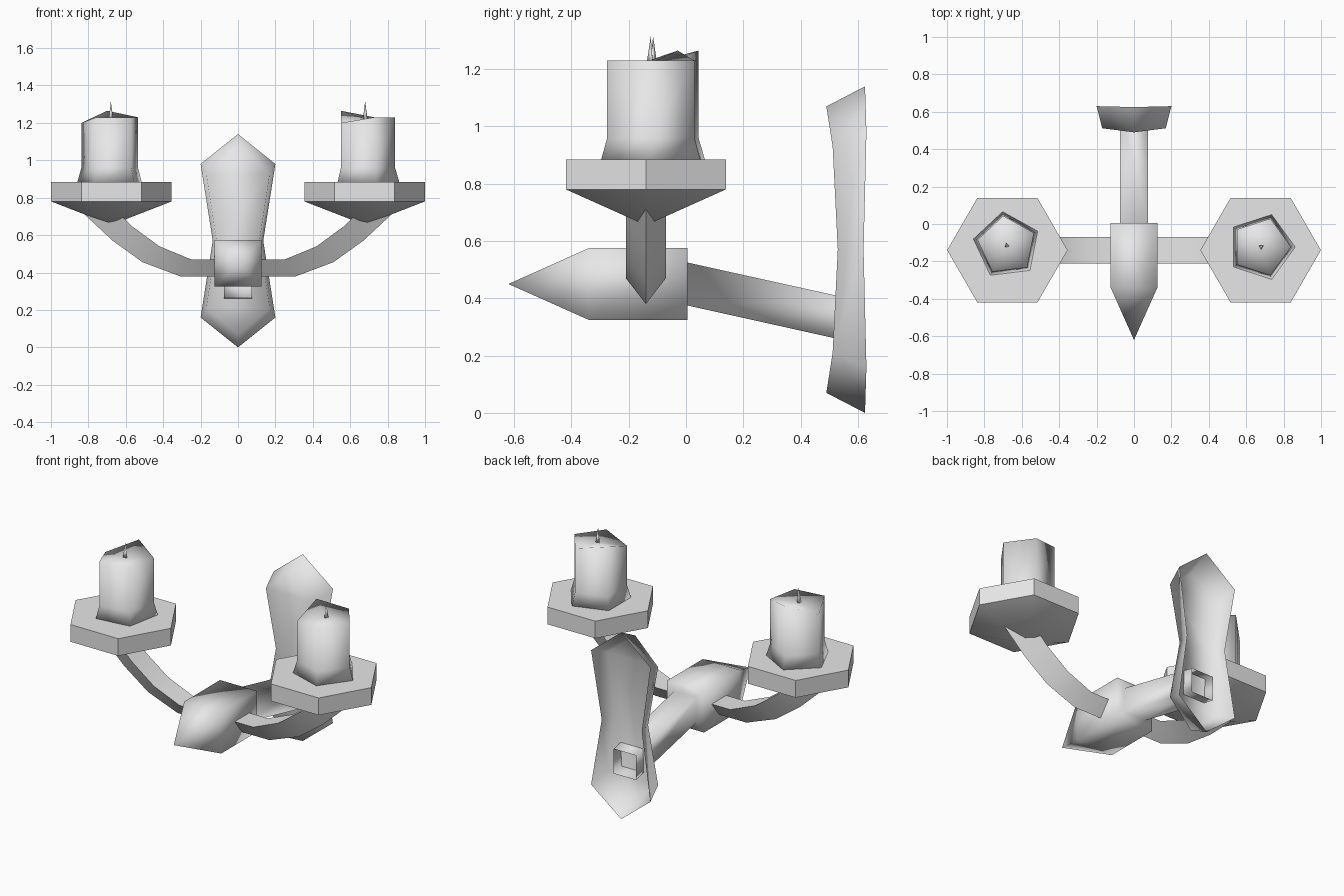
import bpy, bmesh, math
from mathutils import Vector

cube = bpy.data.objects.get("Cube")
if cube:
    bpy.data.objects.remove(cube)

grey = bpy.data.materials.new("light grey")
grey.use_nodes = True
grey.diffuse_color = (0.8, 0.8, 0.8, 1)
grey.node_tree.nodes["Principled BSDF"].inputs["Base Color"].default_value = (0.8, 0.8, 0.8, 1)


def loft(name, rings, start=True, end=True, angle=180):
    """Bridge rings of points; a one-point ring is a tip. Ends may be capped."""
    bm = bmesh.new()
    loops = [[bm.verts.new(p) for p in ring] for ring in rings]
    for a, b in zip(loops, loops[1:]):
        n = max(len(a), len(b))
        for i in range(n):
            j = (i + 1) % n
            if len(a) == 1:
                bm.faces.new((a[0], b[j], b[i]))
            elif len(b) == 1:
                bm.faces.new((a[i], a[j], b[0]))
            else:
                bm.faces.new((a[i], a[j], b[j], b[i]))
    for use, loop in ((start, loops[0]), (end, loops[-1])):
        if use and len(loop) > 2:
            bm.faces.new(loop)
    return finish(name, bm, angle)


def finish(name, bm, angle):
    bmesh.ops.recalc_face_normals(bm, faces=bm.faces)
    mesh = bpy.data.meshes.new(name)
    bm.to_mesh(mesh)
    bm.free()
    mesh.materials.append(grey)
    obj = bpy.data.objects.new(name, mesh)
    bpy.context.collection.objects.link(obj)
    bpy.ops.object.select_all(action='DESELECT')
    obj.select_set(True)
    bpy.context.view_layer.objects.active = obj
    if angle >= 180:
        bpy.ops.object.shade_smooth()
    else:
        bpy.ops.object.shade_smooth_by_angle(angle=math.radians(angle))
    return obj


def circle(cx, cy, z, r, n, turn=0.0):
    return [Vector((cx + r * math.cos(turn + math.tau * i / n),
                    cy + r * math.sin(turn + math.tau * i / n), z)) for i in range(n)]


def square(y, zc, h):
    return [(x * h, y, zc + z * h) for x, z in ((-1, -1), (1, -1), (1, 1), (-1, 1))]


# Pointed hub with the square stem running back to the wall, open at the wall end
loft("hub_and_stem", [[(0, -0.62, 0.45)], square(-0.34, 0.45, 0.125),
                      square(0.005, 0.45, 0.125), square(0.005, 0.45, 0.075),
                      square(0.59, 0.32, 0.075)], end=False)


# Wall plate: waisted shell, open at the back
def plate_ring(side, waist, half, shoulder, y_tip, y_shoulder, y_waist):
    right = [(0, y_tip, half), (side, y_shoulder, shoulder), (waist, y_waist, 0),
             (side, y_shoulder, -shoulder), (0, y_tip, -half)]
    left = [(-x, y, z) for x, y, z in right[3:0:-1]]
    return [(x, y, z + 0.57) for x, y, z in right + left]


bm = bmesh.new()
back = [bm.verts.new(p) for p in plate_ring(0.2, 0.135, 0.57, 0.41, 0.625, 0.63, 0.62)]
front = [bm.verts.new(p) for p in plate_ring(0.17, 0.115, 0.5, 0.36, 0.49, 0.512, 0.53)]
for i in range(8):
    j = (i + 1) % 8
    bm.faces.new((back[i], back[j], front[j], front[i]))
for ids in ((0, 1, 7), (1, 2, 6, 7), (2, 3, 5, 6), (3, 4, 5)):
    bm.faces.new([front[i] for i in ids])
finish("wall_plate", bm, 180)

# Arm path: top rail (x, z) and bottom ridge (x, z) at each station
stations = [((0.05, 0.47), (0.05, 0.38)), ((0.25, 0.47), (0.31, 0.38)),
            ((0.42, 0.54), (0.51, 0.455)), ((0.57, 0.65), (0.67, 0.57)),
            ((0.70, 0.78), (0.82, 0.71))]

for side, label, turn, cy in ((1, "left", 0.0, -0.123), (-1, "right", math.radians(-47), -0.115)):
    # Triangular curved arm
    loft(label + "_arm", [[(side * tx, -0.21, tz), (side * tx, -0.07, tz), (side * bx, -0.14, bz)]
                          for (tx, tz), (bx, bz) in stations], angle=30)
    # Hexagonal dish with a shallow pointed underside
    dx = side * 0.677
    loft(label + "_dish", [[(dx, -0.14, 0.655)], circle(dx, -0.14, 0.78, 0.322, 6),
                           circle(dx, -0.14, 0.885, 0.322, 6)], angle=30)
    # Five-sided candle with a flared foot and an uneven rim
    cx = side * 0.68
    rim = circle(cx, cy, 1.23, 0.16, 5, turn)
    rim[2].z, rim[3].z = 1.265, 1.2
    loft(label + "_candle", [circle(cx, cy, 0.885, 0.182, 5, turn),
                             circle(cx, cy, 0.96, 0.16, 5, turn), rim, [(cx, cy, 1.222)]])
    # Wick
    loft(label + "_wick", [circle(cx, cy, 1.21, 0.016, 3, turn + 0.5), [(cx, cy, 1.315)]])
